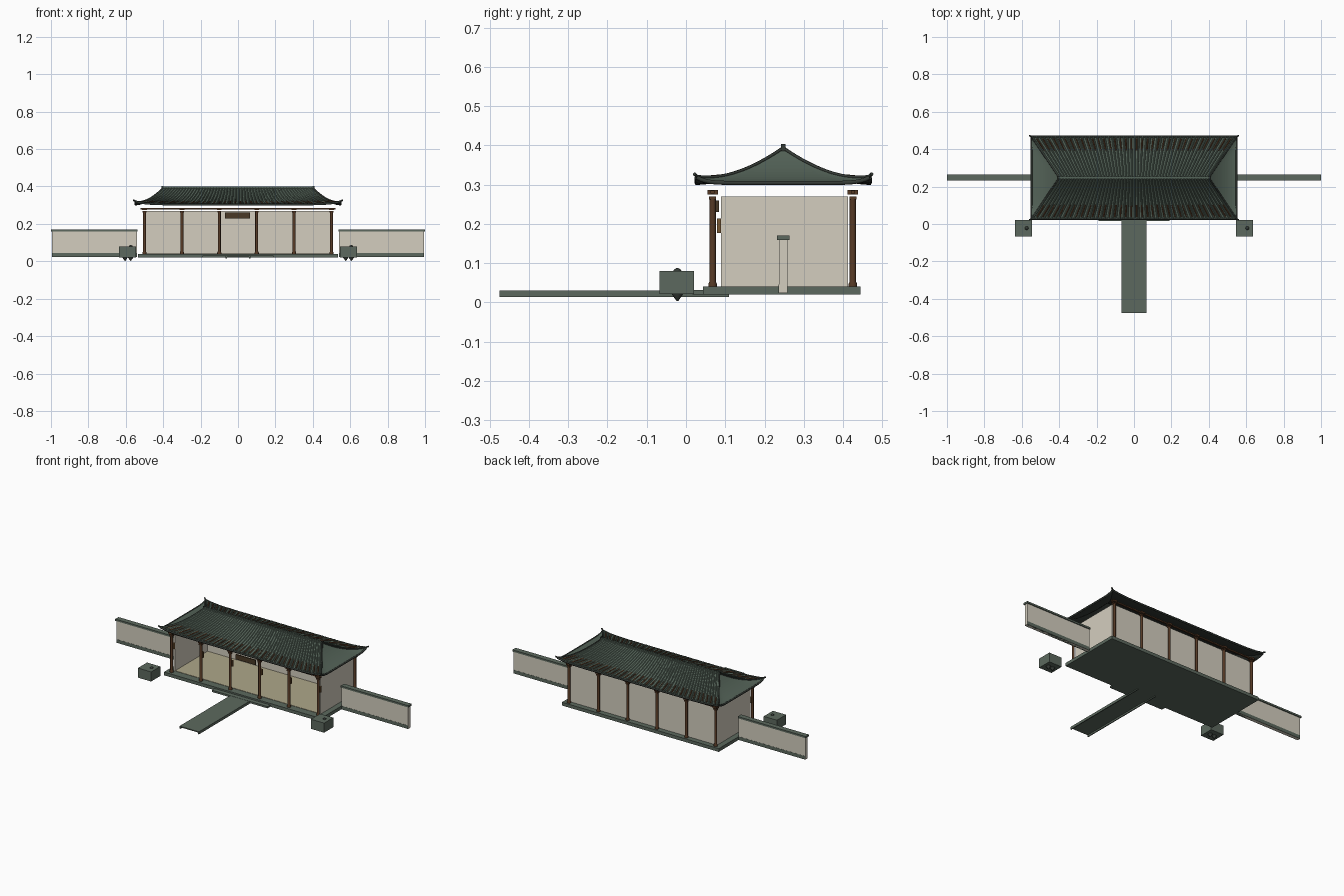
import bpy, math
from mathutils import Vector

if "Cube" in bpy.data.objects:
    bpy.data.objects.remove(bpy.data.objects["Cube"])


def mat(name, r, g, b):
    m = bpy.data.materials.new(name)
    lin = [(c / 255 / 12.92 if c < 11 else ((c / 255 + .055) / 1.055) ** 2.4) for c in (r, g, b)]
    m.diffuse_color = (*lin, 1)
    m.use_nodes = True
    m.node_tree.nodes["Principled BSDF"].inputs["Base Color"].default_value = m.diffuse_color
    return m


STONE = mat("grey green stone", 92, 105, 94)
TILE = mat("roof tile green", 84, 99, 88)
DARK = mat("dark tile trim", 52, 58, 53)
CREAM = mat("cream plaster", 212, 206, 191)
FLOOR = mat("khaki floor", 174, 167, 138)
WOOD = mat("brown timber", 84, 56, 36)
BOARD = mat("tan board", 120, 88, 52)
PLAQUE = mat("dark plaque", 72, 57, 38)

YC = 0.2475                      # centre line of the hall
COLS = [-.5, -.3, -.1, .1, .3, .5]


def mesh(name, verts, faces, m):
    me = bpy.data.meshes.new(name)
    me.from_pydata(verts, [], faces)
    me.materials.append(m)
    ob = bpy.data.objects.new(name, me)
    bpy.context.collection.objects.link(ob)
    return ob


def box(name, x0, x1, y0, y1, z0, z1, m):
    v = [(x, y, z) for x in (x0, x1) for y in (y0, y1) for z in (z0, z1)]
    f = [(0, 1, 3, 2), (4, 6, 7, 5), (0, 4, 5, 1), (2, 3, 7, 6), (0, 2, 6, 4), (1, 5, 7, 3)]
    return mesh(name, v, f, m)


def lathe(name, x, y, prof, n, m):
    v = [(x + r * math.cos(2 * math.pi * i / n), y + r * math.sin(2 * math.pi * i / n), z)
         for r, z in prof for i in range(n)]
    f = [(k * n + i, k * n + (i + 1) % n, (k + 1) * n + (i + 1) % n, (k + 1) * n + i)
         for k in range(len(prof) - 1) for i in range(n)]
    f += [tuple(range(n))[::-1], tuple(range(len(v) - n, len(v)))]
    ob = mesh(name, v, f, m)
    ob.data.shade_smooth()
    bpy.context.view_layer.objects.active = ob
    bpy.ops.object.select_all(action='DESELECT')
    ob.select_set(True)
    bpy.ops.object.shade_smooth_by_angle(angle=math.radians(40))
    return ob


def tubes(name, paths, r, m, res=1):
    cu = bpy.data.curves.new(name, 'CURVE')
    cu.dimensions = '3D'
    cu.bevel_depth, cu.bevel_resolution, cu.use_fill_caps = r, res, True
    for p in paths:
        s = cu.splines.new('POLY')
        s.points.add(len(p) - 1)
        for q, c in zip(s.points, p):
            q.co = (*c, 1)
    cu.materials.append(m)
    ob = bpy.data.objects.new(name, cu)
    bpy.context.collection.objects.link(ob)
    bpy.ops.object.select_all(action='DESELECT')
    ob.select_set(True)
    bpy.context.view_layer.objects.active = ob
    bpy.ops.object.convert(target='MESH')


def grid(name, fn, nu, nt, m, flip):
    v = [fn(-1 + 2 * i / nu, j / nt) for j in range(nt + 1) for i in range(nu + 1)]
    w = nu + 1
    f = [(j * w + i, j * w + i + 1, (j + 1) * w + i + 1, (j + 1) * w + i)
         for j in range(nt) for i in range(nu)]
    if flip:
        f = [q[::-1] for q in f]
    return mesh(name, v, f, m)


# Platform, room floor, step and path
box("platform", -.535, .535, .043, .445, .02, .04, STONE)
box("room_floor", -.495, .495, .089, .41, .04, .042, FLOOR)
box("front_step", -.19, .19, .016, .045, .02, .031, STONE)
box("path", -.063, .063, -.475, .11, .024, .03, STONE)
for s in (-1, 1):
    box("path_kerb", s * .063 - .003, s * .063 + .003, -.475, .11, .014, .03, STONE)

# Hall walls, open at the front
box("back_wall", -.5, .5, .405, .413, .04, .27, CREAM)
for s in (-1, 1):
    box("side_wall", s * .496 - .005, s * .496 + .005, .089, .408, .04, .27, CREAM)

# Garden walls with coping and plinth
for s in (-1, 1):
    a, b = sorted((s * .54, s * .995))
    box("garden_wall", a, b, .237, .258, .024, .16, CREAM)
    box("garden_wall_plinth", a + .001, b - .001, .236, .259, .024, .045, STONE)
    a, b = sorted((s * .538, s))
    box("garden_wall_coping", a, b, .232, .264, .159, .17, STONE)

# Columns with bases and bracket blocks, and the long beams
for y in (.068, .425):
    for x in COLS:
        lathe("column", x, y, [(.011, .04), (.011, .047), (.008, .053), (.008, .268)], 12, WOOD)
        box("bracket_low", x - .01, x + .01, y - .009, y + .009, .262, .27, WOOD)
        box("bracket_top", x - .013, x + .013, y - .013, y + .013, .275, .286, WOOD)
    box("long_beam", -.52, .52, y - .005, y + .005, .277, .285, WOOD)
for x in COLS:
    box("column_board", x - .007, x + .007, .079, .089, .177, .213, BOARD)
box("name_board", -.07, .065, .077, .084, .23, .26, PLAQUE)


# Roof surface: u runs along the eave, t from ridge (0) to eave (1)
def rz(u, t):
    return .307 + .086 * (1 - min(t, 1)) ** 1.75 + .014 * abs(u) ** 9 * t ** 3


def long_side(s, rib=0.0, drop=0.0):
    def fn(u, t):
        wave = max(0, math.sin(u * 54 * math.pi)) * rib
        tt = t + wave * 2 * (t > .99)
        return (u * (.4 + .148 * t), YC + s * .22 * tt, rz(u, t) + wave - drop)
    return fn


def end_side(s, drop=0.0):
    return lambda v, t: (s * (.4 + .148 * t), YC + v * .22 * t, rz(v, t) - drop)


for s in (-1, 1):
    grid("long_roof_slope", long_side(s, .0045), 54 * 6, 12, TILE, s > 0)
    grid("end_roof_slope", end_side(s), 24, 12, TILE, s < 0)
    grid("long_roof_underside", long_side(s, 0, .008), 40, 12, DARK, s < 0)
    grid("end_roof_underside", end_side(s, .008), 24, 12, DARK, s > 0)

# Dark eave edging, hip ridges with upturned tips, top ridge
N = 40
us = [-1 + 2 * i / N for i in range(N + 1)]
eaves = [[Vector(f(u, 1)) for u in us] for s in (-1, 1)
         for f in (long_side(s, 0, .003), end_side(s, .003))]
tubes("eave_edging", eaves, .006, DARK)
hips = []
for sx in (-1, 1):
    for sy in (-1, 1):
        p = [Vector(long_side(sy)(sx, i / 14)) for i in range(15)]
        p.append(p[-1] + Vector((sx * .012, sy * .006, .006)))
        hips.append(p)
tubes("hip_ridges", hips, .0045, DARK)
box("top_ridge", -.405, .405, YC - .006, YC + .006, .385, .399, TILE)
for s in (-1, 1):
    box("ridge_end", s * .403 - .005, s * .403 + .005, YC - .006, YC + .006, .385, .403, DARK)

# Rafters showing along both long eaves
raf = []
for s in (-1, 1):
    for i in range(36):
        u = -.96 + 1.92 * i / 35
        a, b = Vector(long_side(s)(u, .66)), Vector(long_side(s)(u, .95))
        raf.append([a, b + Vector((0, 0, .001))])
tubes("rafters", raf, .0045, WOOD, 0)

# Stone pedestals with dark pointed cores
for x in (-.59, .59):
    box("pedestal", x - .045, x + .045, -.068, .021, .021, .08, STONE)
    lathe("pedestal_core", x + .016, -.022, [(.002, .003), (.014, .02), (.014, .07), (.009, .083), (.003, .087)], 8, DARK)
    lathe("pedestal_foot", x - .014, -.022, [(.002, .003), (.014, .02), (.014, .04)], 8, DARK)
